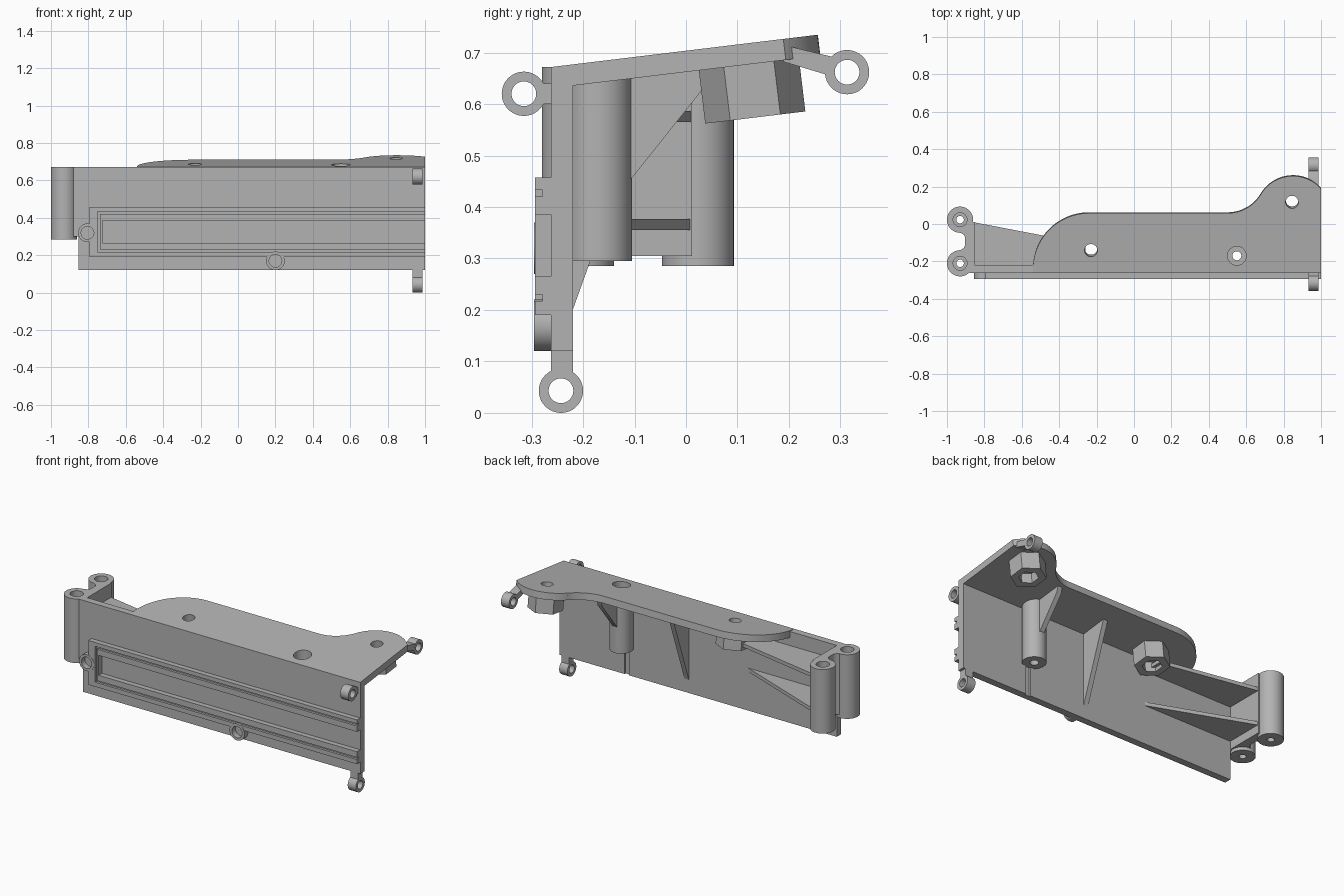
import bpy, bmesh
from math import sin, cos, pi, atan, radians
from mathutils import Matrix, Vector

cube = bpy.data.objects.get("Cube")
if cube:
    bpy.data.objects.remove(cube)

grey = bpy.data.materials.new("plain grey")
grey.use_nodes = True
GREY = (0.45, 0.45, 0.45, 1)
grey.diffuse_color = GREY
grey.node_tree.nodes["Principled BSDF"].inputs["Base Color"].default_value = GREY

# How a 2D profile point plus a depth maps to space, per extrusion axis
AXES = {
    "x": lambda a, b, d: Vector((d, a, b)),
    "y": lambda a, b, d: Vector((a, d, b)),
    "z": lambda a, b, d: Vector((a, b, d)),
}


def arc(cx, cy, r, start, end, n=24):
    angles = [radians(start + (end - start) * i / n) for i in range(n + 1)]
    return [(cx + r * cos(t), cy + r * sin(t)) for t in angles]


def circle(cx, cy, r, n=48, start=0):
    return arc(cx, cy, r, start, start + 360, n)[:-1]


def rect(a0, b0, a1, b1):
    return [(a0, b0), (a1, b0), (a1, b1), (a0, b1)]


def prism(name, profile, axis, lo, hi, frame=None):
    """Extrude a closed 2D profile along an axis."""
    bm = bmesh.new()
    rings = [[bm.verts.new(AXES[axis](a, b, d)) for a, b in profile] for d in (lo, hi)]
    bm.faces.new(rings[0])
    bm.faces.new(rings[1][::-1])
    n = len(profile)
    for i in range(n):
        j = (i + 1) % n
        bm.faces.new((rings[0][i], rings[0][j], rings[1][j], rings[1][i]))
    if frame:
        bm.transform(frame)
    bmesh.ops.recalc_face_normals(bm, faces=bm.faces)
    mesh = bpy.data.meshes.new(name)
    bm.to_mesh(mesh)
    bm.free()
    mesh.materials.append(grey)
    obj = bpy.data.objects.new(name, mesh)
    bpy.context.collection.objects.link(obj)
    return obj


def activate(obj):
    bpy.ops.object.select_all(action="DESELECT")
    obj.select_set(True)
    bpy.context.view_layer.objects.active = obj


def cut(obj, *cutters):
    """Subtract cutters given as prism arguments, leaving no helpers behind."""
    for args in cutters:
        tool = prism("cutter", *args)
        tool.hide_render = True
        mod = obj.modifiers.new("cut", "BOOLEAN")
        mod.operation, mod.solver, mod.object = "DIFFERENCE", "EXACT", tool
        activate(obj)
        bpy.ops.object.modifier_apply(modifier=mod.name)
        bpy.data.objects.remove(tool)
    return obj


FRONT, BACK = -0.262, -0.22      # faces of the upright panel
BOTTOM, TOP = 0.12, 0.672
RAIL = -0.293                    # front face of the raised frame

# Upright front panel, with a shallow groove on its back
panel = prism("front_panel", [(-0.853, BOTTOM), (1, BOTTOM), (1, TOP), (-0.88, TOP),
                              (-0.88, 0.3), (-0.853, 0.3)], "y", FRONT, BACK)
cut(panel, (rect(0.535, 0.1, 0.565, 0.3), "y", BACK - 0.01, BACK + 0.02))

# Raised frame, open at the left end, with a thin groove running around it
frame = prism("raised_frame", [(1, 0.19), (1, 0.265), (-0.725, 0.265), (-0.725, 0.385),
                               (1, 0.385), (1, 0.457), (-0.795, 0.457), (-0.795, 0.19)],
              "y", RAIL, FRONT + 0.004)
groove = [(1.1, 0.217), (1.1, 0.23), (-0.737, 0.23), (-0.737, 0.42),
          (1.1, 0.42), (1.1, 0.433), (-0.75, 0.433), (-0.75, 0.217)]
cut(frame, (groove, "y", RAIL - 0.02, RAIL + 0.014))

# Round sockets on the front
for name, x, z in (("side_socket", -0.805, 0.32), ("lower_socket", 0.2, 0.17)):
    hole = (circle(x, z, 0.034), "y", RAIL - 0.02, FRONT)
    cut(frame, hole)
    cut(prism(name, circle(x, z, 0.05), "y", RAIL - 0.002, FRONT + 0.004), hole)

# Sloping top plate, drawn flat then tilted about its front edge
tilt = Matrix.Translation((0, FRONT, TOP)) @ Matrix.Rotation(atan(0.121), 4, "X")
V = -FRONT
outline = [(1, 0), (1, V + 0.192)]
outline += arc(0.85, V + 0.06, 0.2, 41.4, 149.5)
outline += arc(0.5, V + 0.266, 0.206, -30.5, -90)
outline += arc(-0.24, V - 0.24, 0.3, 90, 180) + [(-0.54, 0)]
top_plate = prism("top_plate", outline, "z", -0.041, 0, tilt)

# Hexagonal nut holders under the plate
for name, x, y in (("right_nut_holder", -0.23, -0.14), ("left_nut_holder", 0.845, 0.12)):
    v = y + V
    bolt = (circle(x, v, 0.034), "z", -0.3, 0.1, tilt)
    cut(top_plate, bolt)
    holder = prism(name, circle(x, v, 0.098, 6, 30), "z", -0.145, -0.03, tilt)
    cut(holder, (circle(x, v, 0.055, 6, 30), "z", -0.2, -0.085, tilt), bolt)

# Screw post under the plate, countersunk from above
post = prism("screw_post", circle(0.55, -0.17, 0.065), "z", 0.295, 0.66)
for part in (top_plate, post):
    cut(part, (circle(0.55, -0.17, 0.05), "z", 0.63, 0.9),
        (circle(0.55, -0.17, 0.024), "z", 0.1, 0.9))

# Twin end posts
for name, y in (("front_end_post", -0.21), ("back_end_post", 0.023)):
    cut(prism(name, circle(-0.93, y, 0.07), "z", 0.285, TOP),
        (circle(-0.93, y, 0.037), "z", 0.4, 0.9),
        (circle(-0.93, y, 0.02), "z", 0.1, 0.9))

# End wall, flared into the posts
prism("end_wall", [(-0.853, -0.23), (-0.853, 0.012), (-0.885, 0.012), (-0.89, 0),
                   (-0.93, -0.046), (-0.911, -0.056), (-0.903, -0.07), (-0.903, -0.115),
                   (-0.911, -0.129), (-0.93, -0.141), (-0.89, -0.185), (-0.885, -0.23)],
      "z", 0.305, TOP)

# Horizontal gussets bracing the end wall
prism("lower_gusset", [(-0.86, 0.01), (-0.26, BACK), (-0.86, BACK)], "z", 0.355, 0.377)
prism("upper_gusset", [(-0.86, 0.01), (-0.26, -0.105), (-0.26, BACK), (-0.86, BACK)],
      "z", 0.565, 0.587)

# Vertical ribs holding the top plate
prism("middle_rib", [(BACK - 0.01, 0.2), (BACK, 0.2), (-0.055, 0.66), (BACK - 0.01, 0.64)],
      "x", 0.135, 0.165)
prism("post_rib", [(-0.11, 0.45), (0.035, 0.632), (0.045, 0.672), (-0.11, 0.655)],
      "x", 0.535, 0.565)

# Eyelets at the left end, each with a short arm
eyelets = (
    ("bottom", -0.243, 0.043, rect(FRONT, 0.05, BACK, 0.13)),
    ("front", -0.315, 0.62, rect(-0.3, 0.6, -0.25, 0.64)),
    ("back", 0.313, 0.662, [(0.18, 0.71), (0.205, 0.711), (0.3, 0.688),
                            (0.29, 0.652), (0.19, 0.682)]),
)
for name, y, z, arm in eyelets:
    hole = (circle(y, z, 0.024), "x", 0.8, 1.1)
    cut(prism(name + "_eyelet", circle(y, z, 0.043), "x", 0.933, 0.987), hole)
    cut(prism(name + "_eyelet_arm", arm, "x", 0.934, 0.986), hole)

# Smooth the round walls, keep the edges sharp
for obj in list(bpy.context.collection.objects):
    if obj.type == "MESH" and obj.data.materials and obj.data.materials[0] == grey:
        activate(obj)
        bpy.ops.object.shade_smooth_by_angle(angle=radians(30))
